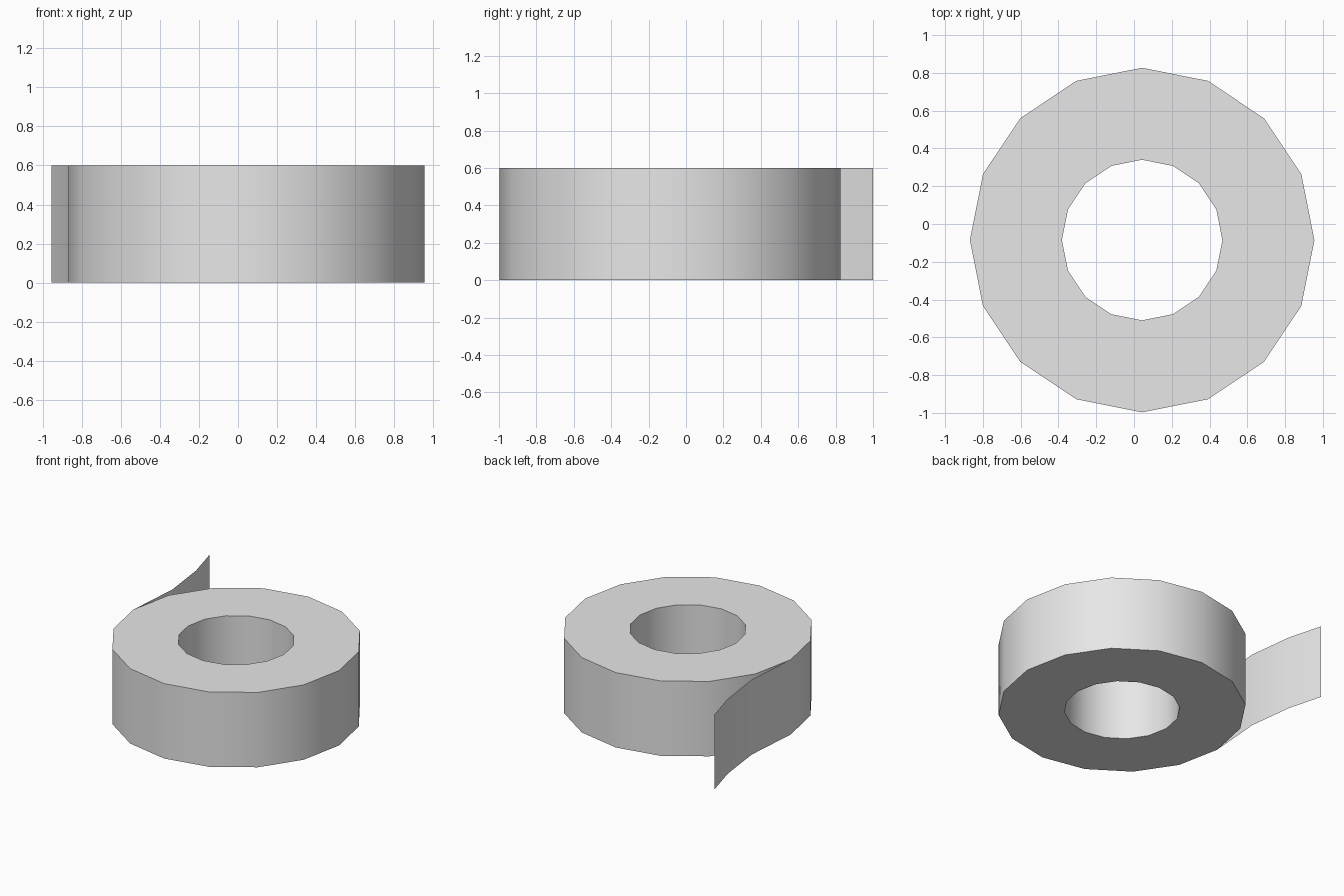
import bpy, bmesh, math
from mathutils import Vector

cube = bpy.data.objects.get("Cube")
if cube:
    bpy.data.objects.remove(cube, do_unlink=True)

HEIGHT = 0.6
CENTRE = Vector((0.043, -0.085, 0))
OUTER, INNER, SIDES = 0.912, 0.425, 16

grey = bpy.data.materials.new("plain_grey")
grey.use_nodes = True
grey.diffuse_color = (0.8, 0.8, 0.8, 1)
grey.node_tree.nodes["Principled BSDF"].inputs["Base Color"].default_value = grey.diffuse_color


def finish(bm, name):
    """Turn a bmesh into a smooth-shaded object with crisp rims."""
    mesh = bpy.data.meshes.new(name)
    bm.to_mesh(mesh)
    bm.free()
    mesh.materials.append(grey)
    obj = bpy.data.objects.new(name, mesh)
    bpy.context.collection.objects.link(obj)
    bpy.ops.object.select_all(action='DESELECT')
    obj.select_set(True)
    bpy.context.view_layer.objects.active = obj
    bpy.ops.object.shade_smooth_by_angle(angle=math.radians(35))
    return obj


# Roll: a rectangular section turned around the centre
bm = bmesh.new()
section = [(INNER, 0), (OUTER, 0), (OUTER, HEIGHT), (INNER, HEIGHT)]
verts = [bm.verts.new(CENTRE + Vector((r, 0, z))) for r, z in section]
edges = [bm.edges.new((verts[i], verts[(i + 1) % 4])) for i in range(4)]
bmesh.ops.spin(bm, geom=verts + edges, cent=CENTRE, axis=(0, 0, 1),
               angle=math.tau, steps=SIDES, use_merge=False)
bmesh.ops.remove_doubles(bm, verts=bm.verts, dist=0.001)
bmesh.ops.recalc_face_normals(bm, faces=bm.faces)
finish(bm, "roll")

# Loose end: a thin sheet peeling away from the roll
bm = bmesh.new()
path = [(CENTRE.x - OUTER, CENTRE.y), (-0.835, 0.36), (-0.88, 0.725), (-0.955, 1.0)]
columns = [[bm.verts.new((x, y, z)) for z in (0, HEIGHT)] for x, y in path]
for a, b in zip(columns, columns[1:]):
    bm.faces.new((a[0], a[1], b[1], b[0]))
finish(bm, "loose_end")
